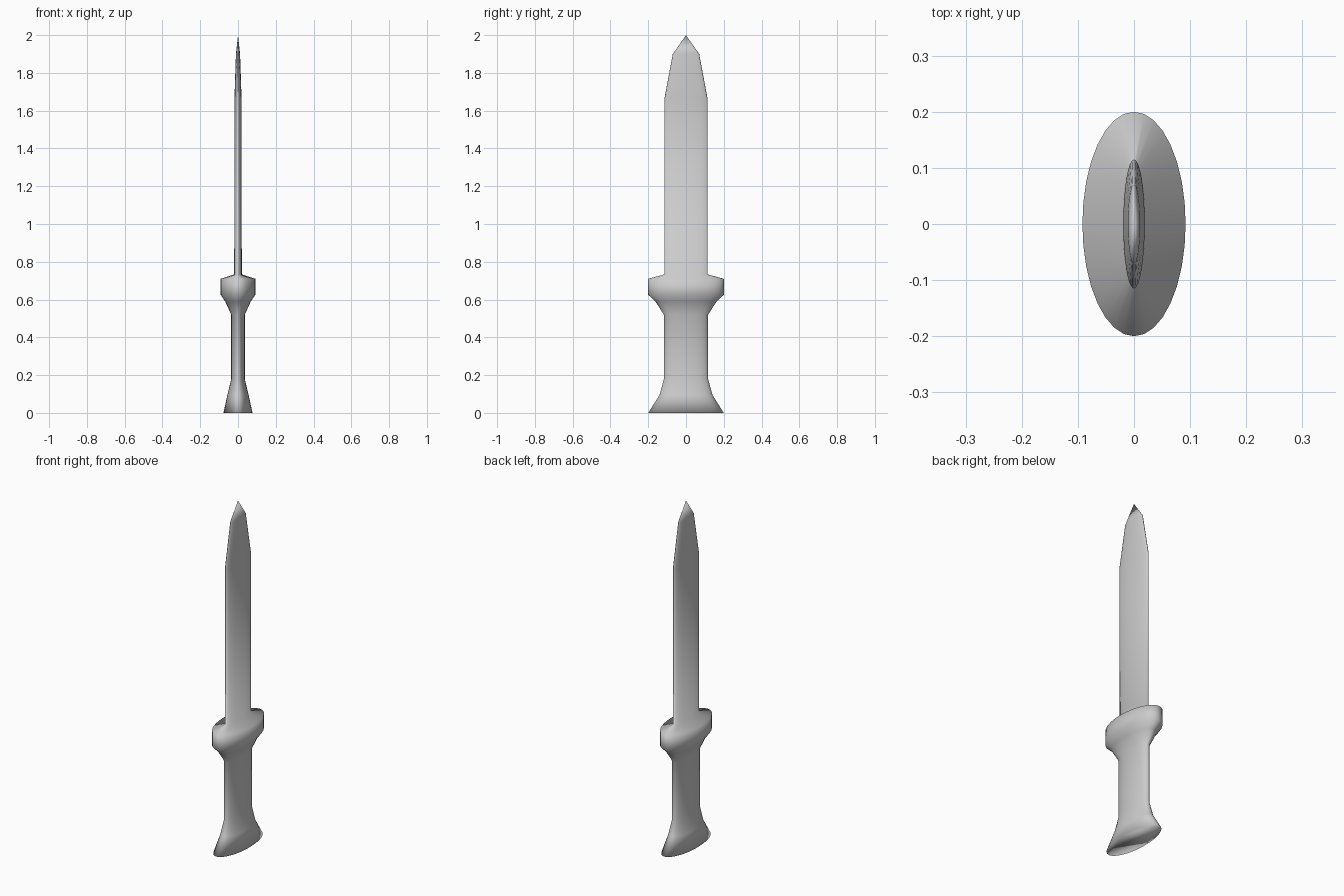
import bpy, bmesh
from math import sin, cos, pi

if "Cube" in bpy.data.objects:
    bpy.data.objects.remove(bpy.data.objects["Cube"])

SIDES = 32

# Elliptical sections: (z, half thickness in x, half width in y)
HILT = [(0.0, 0.077, 0.20), (0.095, 0.056, 0.14), (0.18, 0.036, 0.117),
        (0.52, 0.036, 0.117), (0.59, 0.068, 0.162), (0.625, 0.092, 0.20),
        (0.71, 0.092, 0.20)]
BLADE = [(0.733, 0.02, 0.115), (1.66, 0.019, 0.115), (1.90, 0.011, 0.07)]
TIP_Z = 2.0


def add_ring(bm, z, rx, ry):
    return [bm.verts.new((rx * cos(2 * pi * i / SIDES), ry * sin(2 * pi * i / SIDES), z))
            for i in range(SIDES)]


# Dagger: one continuous skin through pommel, grip, guard and blade
bm = bmesh.new()
rings = [add_ring(bm, *section) for section in HILT + BLADE]
for low, high in zip(rings, rings[1:]):
    for i in range(SIDES):
        j = (i + 1) % SIDES
        bm.faces.new((low[i], low[j], high[j], high[i]))

# Pommel base and blade point
bm.faces.new(rings[0][::-1])
tip = bm.verts.new((0, 0, TIP_Z))
for i in range(SIDES):
    bm.faces.new((rings[-1][i], rings[-1][(i + 1) % SIDES], tip))

for face in bm.faces:
    face.smooth = True
mesh = bpy.data.meshes.new("dagger")
bm.to_mesh(mesh)
bm.free()
bpy.context.collection.objects.link(bpy.data.objects.new("dagger", mesh))
